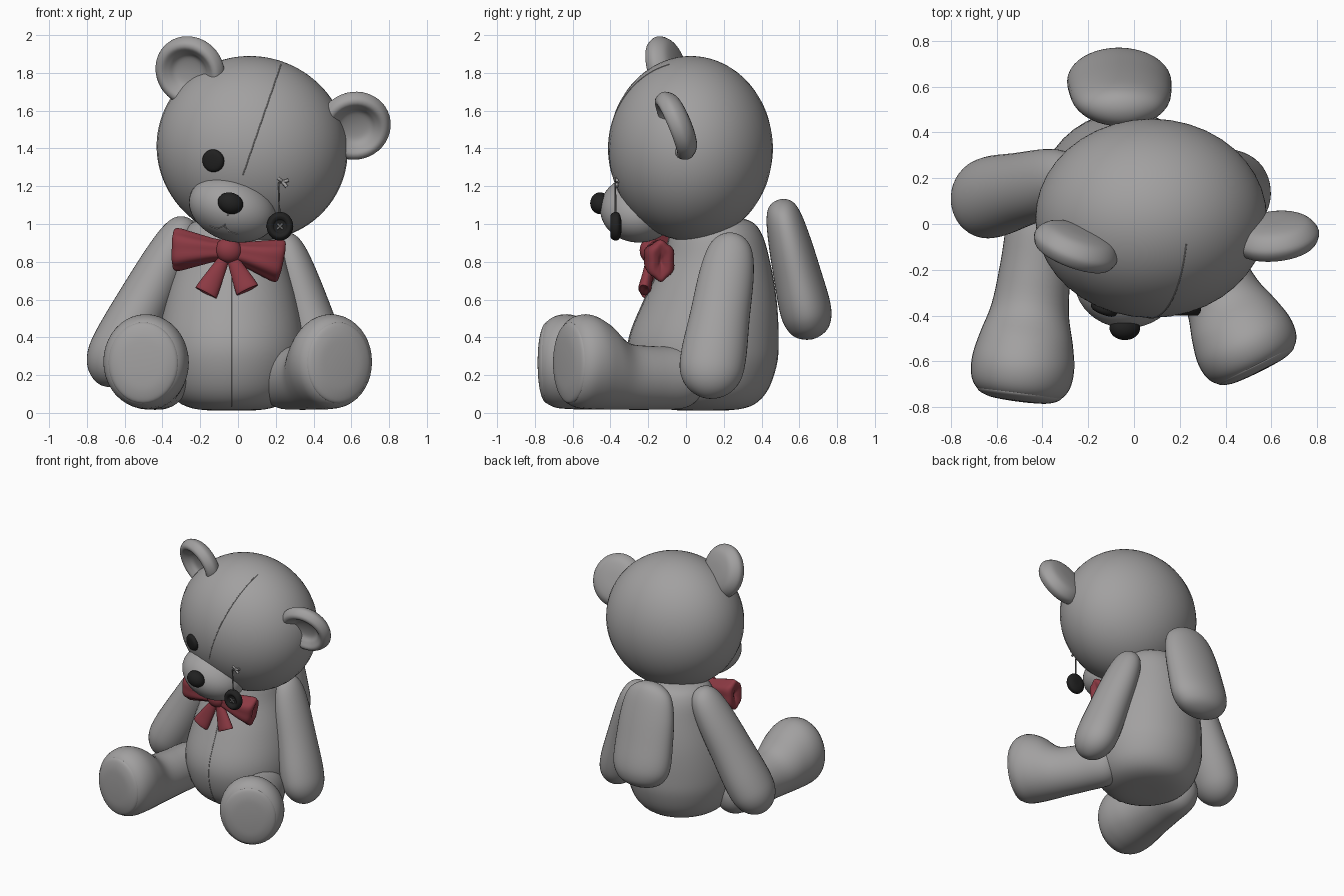
import bpy, bmesh, math
from mathutils import Vector

if "Cube" in bpy.data.objects:
    bpy.data.objects.remove(bpy.data.objects["Cube"])

def material(name, rgb):
    m = bpy.data.materials.new(name)
    m.diffuse_color = (*rgb, 1)
    m.use_nodes = True
    m.node_tree.nodes["Principled BSDF"].inputs["Base Color"].default_value = m.diffuse_color
    return m

FUR = material("grey_fur", (0.36, 0.353, 0.353))
BLACK = material("black_plastic", (0.015, 0.015, 0.015))
RED = material("red_ribbon", (0.265, 0.042, 0.057))
THREAD = material("grey_thread", (0.14, 0.14, 0.14))
N = 40

def smooth_sections(sec, steps=5):
    """Catmull-Rom through the sections; zero-radius ends become round poles."""
    def ghost(end, near):
        return (near[0], near[1], -near[2], -near[3]) if end[2] == 0 else end
    p = [ghost(sec[0], sec[1])] + sec + [ghost(sec[-1], sec[-2])]
    out = []
    for i in range(1, len(p) - 2):
        for k in range(steps):
            s = k / steps
            out.append([0.5 * (2*b + (c - a)*s + (2*a - 5*b + 4*c - d)*s*s + (3*b - a - 3*c + d)*s**3)
                        for a, b, c, d in zip(*p[i-1:i+3])])
    return out + [list(sec[-1])]

def loft(name, p0, p1, up, sec, mat, ripple=0):
    """Oval rings along p0-p1. Section: (fraction, offset along up, side radius, up radius)."""
    p0, axis = Vector(p0), Vector(p1) - Vector(p0)
    d = axis.normalized()
    u = d.cross(Vector(up)).normalized()
    v = u.cross(d)
    grid = []
    for t, o, a, b in smooth_sections(sec):
        ring = []
        for i in range(N):
            w = math.tau * i / N
            r = 1 + ripple * math.cos(6 * w)
            ring.append(p0 + axis*t + u*(a*r*math.cos(w)) + v*(o + b*r*math.sin(w)))
        grid.append(ring)
    bm = bmesh.new()
    vs = [[bm.verts.new(c) for c in ring] for ring in grid]
    for r1, r2 in zip(vs, vs[1:]):
        for i in range(N):
            j = (i + 1) % N
            bm.faces.new((r1[i], r1[j], r2[j], r2[i]))
    for end, s in ((vs[0], sec[0]), (vs[-1], sec[-1])):
        if s[2] > 0:
            bm.faces.new(end)
    bmesh.ops.remove_doubles(bm, verts=bm.verts, dist=1e-5)
    bmesh.ops.recalc_face_normals(bm, faces=bm.faces)
    for f in bm.faces:
        f.smooth = True
    me = bpy.data.meshes.new(name)
    bm.to_mesh(me)
    bm.free()
    me.materials.append(mat)
    ob = bpy.data.objects.new(name, me)
    bpy.context.collection.objects.link(ob)
    return grid

def tube(name, pts, r, mat):
    cu = bpy.data.curves.new(name, 'CURVE')
    cu.dimensions = '3D'
    cu.bevel_depth, cu.bevel_resolution, cu.use_fill_caps = r, 2, True
    sp = cu.splines.new('POLY')
    sp.points.add(len(pts) - 1)
    for q, c in zip(sp.points, pts):
        q.co = (*c, 1)
    cu.materials.append(mat)
    ob = bpy.data.objects.new(name, cu)
    bpy.context.collection.objects.link(ob)
    bpy.ops.object.select_all(action='DESELECT')
    ob.select_set(True)
    bpy.context.view_layer.objects.active = ob
    bpy.ops.object.convert(target='MESH')

# Everything on the head shares one sideways tilt
TILT = math.radians(19)
UP = Vector((math.sin(TILT), 0, math.cos(TILT)))
SIDE = Vector((math.cos(TILT), 0, -math.sin(TILT)))

def ellipsoid(name, c, radii, mat):
    rx, ry, rz = radii
    sec = []
    for k in range(13):
        w = math.pi * k / 12
        s = 0 if k in (0, 12) else math.sin(w)
        sec.append((-rz*math.cos(w), 0, rx*s, ry*s))
    return loft(name, c, Vector(c) + UP, (0, 1, 0), sec, mat)

def on_front(x, z, c, radii):
    """Front surface point and outward normal of a tilted ellipsoid at (x, z)."""
    q = Vector((x, 0, z)) - Vector((c[0], 0, c[2]))
    a, b = q.dot(SIDE)/radii[0], q.dot(UP)/radii[2]
    e = math.sqrt(max(0, 1 - a*a - b*b))
    n = SIDE*(a/radii[0]) + UP*(b/radii[2]) + Vector((0, -e/radii[1], 0))
    return Vector((x, c[1] - radii[1]*e, z)), n.normalized()

# Body
body = loft("body", (-0.035, 0.09, 0), (-0.035, 0.09, 1), (0, 1, 0), [
    (0.012, 0, 0, 0), (0.025, 0, 0.21, 0.22), (0.10, 0, 0.325, 0.33), (0.25, 0, 0.38, 0.39),
    (0.40, 0.005, 0.385, 0.395), (0.60, 0.04, 0.35, 0.35), (0.80, 0.07, 0.295, 0.285),
    (0.95, 0.07, 0.255, 0.24), (1.02, 0.07, 0.18, 0.17), (1.05, 0.07, 0, 0)], FUR)
tube("belly_seam", [r[3*N//4] for r in body[6:38]], 0.003, FUR)

# Head and muzzle
HC, HR = (0.075, 0.025, 1.40), (0.508, 0.435, 0.487)
MC, MR = (-0.03, -0.25, 1.08), (0.236, 0.205, 0.17)
head = ellipsoid("head", HC, HR, FUR)
tube("head_seam", [r[3*N//4] for r in head[24:56]], 0.003, FUR)
ellipsoid("muzzle", MC, MR, FUR)
ellipsoid("nose", (-0.04, -0.455, 1.11), (0.068, 0.052, 0.056), BLACK)
for label, line in (("left", ((-0.05, 1.06), (-0.072, 0.99), (-0.11, 0.975), (-0.15, 0.99))),
                    ("right", ((-0.072, 0.99), (-0.045, 0.96), (0.0, 0.945)))):
    tube("mouth_" + label, [on_front(x, z, MC, MR)[0] for x, z in line], 0.004, FUR)

# Ears: thick round cups with a rolled rim and a shallow dished front
EAR = [(-0.068, 0, 0, 0), (-0.064, 0, 0.09, 0.09), (-0.045, 0, 0.155, 0.155), (0.005, 0, 0.191, 0.191),
       (0.052, 0, 0.175, 0.175), (0.063, 0, 0.145, 0.145), (0.04, 0, 0.112, 0.112),
       (0.01, 0, 0.075, 0.075), (0.0, 0, 0, 0)]
for label, c, n in (("left", (-0.25, -0.09, 1.812), (-0.33, -0.9, -0.28)),
                    ("right", (0.617, -0.045, 1.525), (0.1, -0.92, -0.38))):
    loft("ear_" + label, c, Vector(c) + Vector(n).normalized(), UP, EAR, FUR)

# Sewn-on eye
c, n = on_front(-0.13, 1.335, HC, HR)
loft("eye", c, c + n, UP, [(-0.02, 0, 0, 0), (-0.018, 0, 0.05, 0.05), (0.005, 0, 0.06, 0.06),
     (0.022, 0, 0.045, 0.045), (0.027, 0, 0, 0)], BLACK)

# Loose eye dangling from a thread
c, n = on_front(0.235, 1.225, HC, HR)
for k, off in enumerate(((-0.025, 0.02), (0.03, 0.01), (0.02, -0.025))):
    tip = c + n*0.008 + Vector((off[0], 0, off[1]))
    tube("torn_stitch_%d" % k, [c - n*0.02, c + n*0.01, tip], 0.009, FUR)
tube("eye_thread", [c, Vector((0.215, -0.375, 1.215)), Vector((0.22, -0.372, 1.04))], 0.005, THREAD)
b = Vector((0.222, -0.37, 0.988))
loft("hanging_eye", b, b + Vector((0, -1, 0)), (0, 0, 1), [
    (-0.028, 0, 0, 0), (-0.026, 0, 0.04, 0.042), (-0.012, 0, 0.067, 0.072), (0.012, 0, 0.069, 0.074),
    (0.03, 0, 0.055, 0.058), (0.026, 0, 0.038, 0.04), (0.015, 0, 0.03, 0.03), (0.014, 0, 0, 0)], BLACK)
for s in (-1, 1):
    tube("hanging_eye_stitch", [b + Vector((-0.015, -0.019, -0.015*s)), b + Vector((0.015, -0.019, 0.015*s))],
         0.006, THREAD)

# Arms, plus the spare arm hanging behind: (start, end, side scale, depth scale)
ARM = [(0, 0, 0, 0), (0.025, 0, 0.065, 0.065), (0.10, 0, 0.105, 0.11), (0.25, 0, 0.13, 0.135),
       (0.5, 0, 0.15, 0.148), (0.75, 0, 0.162, 0.162), (0.88, 0, 0.147, 0.147),
       (0.965, 0, 0.09, 0.09), (1, 0, 0, 0)]
SPARE = [(0, 0, 0, 0), (0.03, 0, 0.10, 0.06), (0.12, 0, 0.175, 0.092), (0.3, 0, 0.212, 0.112),
         (0.55, 0, 0.225, 0.127), (0.78, 0, 0.225, 0.136), (0.9, 0, 0.19, 0.118),
         (0.97, 0, 0.12, 0.075), (1, 0, 0, 0)]
for label, p0, p1, ku, kv, shape in (
        ("arm_left", (-0.26, 0.21, 1.03), (-0.73, 0.09, 0.15), 0.95, 1.1, ARM),
        ("arm_right", (0.235, 0.25, 0.95), (0.51, 0.11, 0.08), 0.86, 1.07, ARM),
        ("arm_back", (-0.05, 0.495, 1.13), (-0.07, 0.67, 0.39), 1, 1, SPARE)):
    loft(label, p0, p1, (0, -1, 0), [(t, o, a*ku, r*kv) for t, o, a, r in shape], FUR)

# Legs with upright feet and stitched soles
LEG = [(0, 0, 0, 0), (0.03, 0, 0.09, 0.10), (0.13, 0, 0.145, 0.16), (0.35, 0, 0.155, 0.168),
       (0.55, 0.01, 0.17, 0.178), (0.70, 0.06, 0.205, 0.228), (0.82, 0.085, 0.225, 0.25),
       (0.92, 0.085, 0.215, 0.24), (0.98, 0.08, 0.17, 0.195), (0.995, 0.08, 0.09, 0.10),
       (1, 0.08, 0, 0)]
SOLE = [(0.93, 0.08, 0.15, 0.17), (0.955, 0.08, 0.185, 0.212), (0.98, 0.08, 0.176, 0.204),
        (1.0, 0.08, 0.13, 0.15), (1.007, 0.08, 0.07, 0.08), (1.009, 0.08, 0, 0)]
for label, p0, p1 in (("left", (-0.39, 0.12, 0.185), (-0.505, -0.768, 0.185)),
                      ("right", (0.19, 0.08, 0.185), (0.545, -0.64, 0.185))):
    loft("leg_" + label, p0, p1, (0, 0, 1), LEG, FUR)
    loft("sole_" + label, p0, p1, (0, 0, 1), SOLE, FUR)

# Bow: knot, two puffed loops and two tails
K = Vector((-0.05, -0.175, 0.86))
ellipsoid("bow_knot", K + Vector((0, -0.015, 0)), (0.072, 0.055, 0.066), RED)
LOOP = [(0, 0, 0, 0), (0.05, 0, 0.045, 0.035), (0.3, 0, 0.062, 0.06), (0.65, 0, 0.09, 0.08),
        (0.9, 0, 0.108, 0.075), (0.99, 0, 0.095, 0.05), (0.97, 0, 0.05, 0.02), (0.92, 0, 0, 0)]
TAIL = [(0, 0, 0.02, 0.02), (0.3, 0, 0.034, 0.026), (0.7, 0, 0.052, 0.03), (0.97, 0, 0.062, 0.034),
        (1, 0, 0.055, 0.022), (0.97, 0, 0.02, 0.01), (0.96, 0, 0, 0)]
for label, tip, low in (("left", (-0.345, -0.12, 0.865), (-0.17, -0.21, 0.635)),
                        ("right", (0.235, -0.13, 0.80), (0.05, -0.22, 0.65))):
    loft("bow_loop_" + label, K, tip, (0, -1, 0), LOOP, RED, 0.05)
    loft("bow_tail_" + label, K, low, (0, -1, 0), TAIL, RED)
